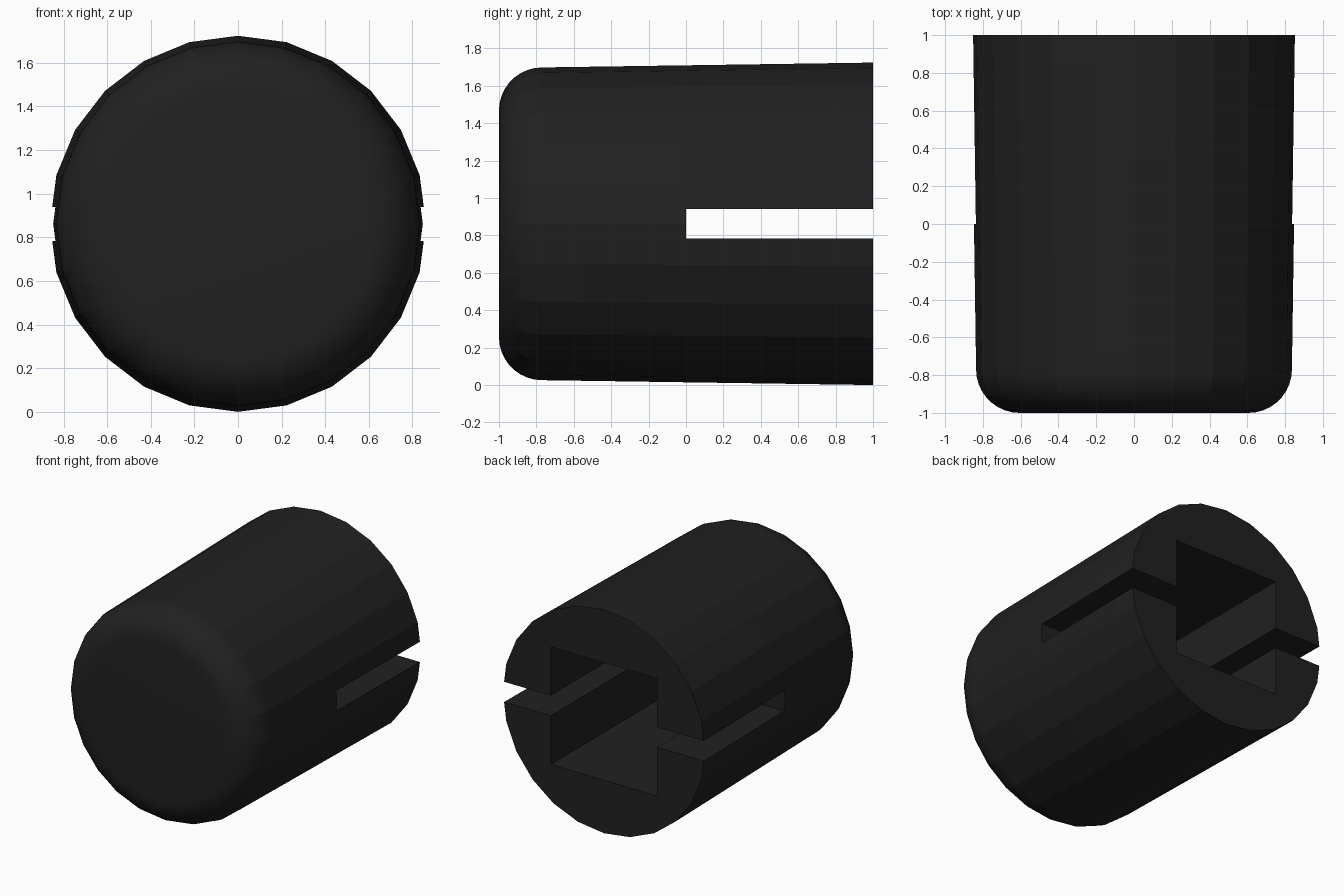
import bpy, bmesh
from math import sin, cos, pi, radians

if "Cube" in bpy.data.objects:
    bpy.data.objects.remove(bpy.data.objects["Cube"])

SIDES = 24
R_BACK, R_FRONT = 0.862, 0.836   # slight taper towards the front
FILLET = 0.23
CZ = R_BACK


def cutter(name, lo, hi):
    """Hidden box spanning lo..hi."""
    bpy.ops.mesh.primitive_cube_add(size=1, location=[(a + b) / 2 for a, b in zip(lo, hi)])
    ob = bpy.context.object
    ob.name = name
    ob.scale = [b - a for a, b in zip(lo, hi)]
    ob.hide_render = True
    return ob


# Plug body: tapered profile with a rounded front rim, swept round the y axis
steps = 9
profile = [(R_BACK, 1.0)]
for i in range(steps + 1):
    a = i / steps * pi / 2
    profile.append((R_FRONT - FILLET * (1 - cos(a)), -1 + FILLET * (1 - sin(a))))

bm = bmesh.new()
rings = [[bm.verts.new((r * sin(2 * pi * k / SIDES), y, CZ + r * cos(2 * pi * k / SIDES)))
          for k in range(SIDES)] for r, y in profile]
for a, b in zip(rings, rings[1:]):
    for k in range(SIDES):
        n = (k + 1) % SIDES
        bm.faces.new((a[k], a[n], b[n], b[k]))
bm.faces.new(rings[0])
bm.faces.new(rings[-1])
bmesh.ops.recalc_face_normals(bm, faces=bm.faces)
mesh = bpy.data.meshes.new("plug_body")
bm.to_mesh(mesh)
bm.free()
body = bpy.data.objects.new("plug_body", mesh)
bpy.context.collection.objects.link(body)

mat = bpy.data.materials.new("black_rubber")
mat.diffuse_color = (0.015, 0.015, 0.015, 1)
mat.use_nodes = True
mat.node_tree.nodes["Principled BSDF"].inputs["Base Color"].default_value = mat.diffuse_color
mesh.materials.append(mat)

# Square socket and side-to-side slot, both open at the back
cutters = [
    cutter("socket_cutter", (-0.453, -0.5, CZ - 0.453), (0.453, 1.2, CZ + 0.453)),
    cutter("slot_cutter", (-1.2, 0, CZ - 0.078), (1.2, 1.3, CZ + 0.078)),
]
bpy.ops.object.select_all(action='DESELECT')
body.select_set(True)
bpy.context.view_layer.objects.active = body
for c in cutters:
    mod = body.modifiers.new(c.name, 'BOOLEAN')
    mod.operation = 'DIFFERENCE'
    mod.solver = 'EXACT'
    mod.object = c
    bpy.ops.object.modifier_apply(modifier=mod.name)
for c in cutters:
    bpy.data.objects.remove(c)

# Faceted sides, soft front rim
bpy.ops.object.shade_smooth_by_angle(angle=radians(12))
